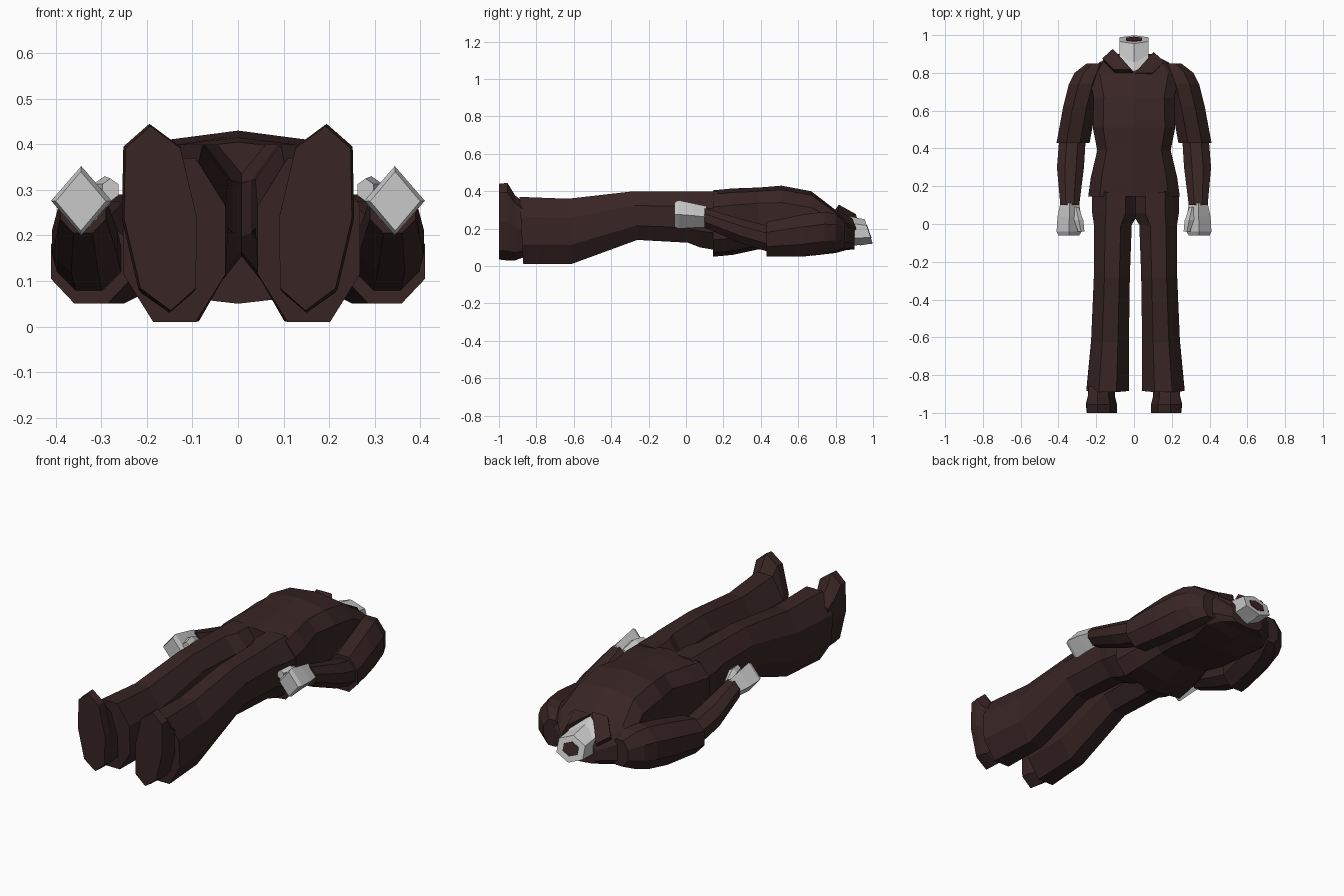
import bpy
import bmesh
import math

cube = bpy.data.objects.get("Cube")
if cube:
    bpy.data.objects.remove(cube, do_unlink=True)


def make_material(name, red, green, blue):
    material = bpy.data.materials.new(name)
    material.use_nodes = True
    color = (red, green, blue, 1)
    material.diffuse_color = color
    material.node_tree.nodes["Principled BSDF"].inputs["Base Color"].default_value = color
    return material


cloth = make_material("dark brown cloth", .04, .018, .018)
skin = make_material("pale grey skin", .58, .58, .58)


def polygon(sides, roundness=1, flat_top=False):
    """Unit cross-section; a lower roundness gives a boxier outline."""
    step = math.tau / sides
    start = step / 2 if flat_top else 0
    scale = 1 / math.cos(start)
    points = []
    for index in range(sides):
        angle = start + index * step
        pair = (math.sin(angle) * scale, math.cos(angle) * scale)
        points.append([math.copysign(abs(value) ** roundness, value) for value in pair])
    return points


trunk = polygon(10, roundness=.6)
limb = polygon(8, flat_top=True)
shoe_outline = polygon(8, roundness=.8)
hexagon = polygon(6)
diamond = polygon(4)


def finish(name, mesh_data, material):
    bmesh.ops.recalc_face_normals(mesh_data, faces=mesh_data.faces)
    mesh = bpy.data.meshes.new(name)
    mesh_data.to_mesh(mesh)
    mesh_data.free()
    mesh.materials.append(material)
    part = bpy.data.objects.new(name, mesh)
    bpy.context.collection.objects.link(part)
    return part


def loft(name, outline, material, sections, side=1, shift=0, lean=0, slant=0):
    """Skin closed rings along y; a section is (y, inner x, outer x, low z, high z)."""
    mesh_data = bmesh.new()
    rings = []
    for y, inner, outer, low, high in sections:
        center, middle = (inner + outer) / 2, (low + high) / 2
        width, height = (outer - inner) / 2, (high - low) / 2
        rings.append([mesh_data.verts.new((side * (center + u * width + lean * v) + shift,
                                           y - slant * v, middle + v * height))
                      for u, v in outline])
    for ring, following in zip(rings, rings[1:]):
        for index in range(len(outline)):
            mesh_data.faces.new((ring[index - 1], ring[index],
                                 following[index], following[index - 1]))
    mesh_data.faces.new(rings[0])
    mesh_data.faces.new(rings[-1])
    return finish(name, mesh_data, material)


def centred(*sections):
    """Turn (y, half width, low z, high z) into full sections."""
    return [(y, -half, half, low, high) for y, half, low, high in sections]


# Jacket body from the flared hem over the chest to the collar
loft("jacket", trunk, cloth, centred(
    (.145, .25, .05, .405), (.25, .235, .06, .415), (.39, .2, .09, .42),
    (.51, .225, .07, .43), (.67, .22, .055, .4), (.8, .25, .07, .3),
    (.855, .19, .085, .25), (.9, .1, .09, .2)))

# Neck with a slanted open end, and a shirt front reaching into the collar
loft("neck", hexagon, skin, centred((.88, .09, .11, .27), (.977, .09, .12, .25)),
     slant=.022)
loft("shirt_front", hexagon, skin, centred((.87, .09, .11, .295), (.93, .09, .12, .26)),
     slant=.06)
loft("neck_opening", hexagon, cloth, centred((.974, .05, .15, .22), (.98, .05, .15, .22)),
     slant=.012)

for side, label in ((1, "left"), (-1, "right")):
    # Lapel folded beside the neck
    mesh_data = bmesh.new()
    corners = [(.005, .8, .305), (.085, .89, .255), (.105, .91, .2),
               (.16, .86, .235), (.1, .8, .305)]
    mesh_data.faces.new([mesh_data.verts.new((side * x, y, z)) for x, y, z in corners])
    lapel = finish(label + "_lapel", mesh_data, cloth)
    thickness = lapel.modifiers.new("thickness", "SOLIDIFY")
    thickness.thickness = .03
    thickness.offset = -side if lapel.data.polygons[0].normal.z * side < 0 else -1

    # Trouser leg with a widened cuff
    loft(label + "_trouser_leg", limb, cloth, [
        (-.88, .035, .26, .01, .37), (-.62, .035, .235, .012, .36),
        (-.27, .03, .22, .14, .4), (0, .02, .22, .125, .4),
        (.065, -.02, .23, .1, .4), (.18, -.02, .23, .08, .4)],
        side, shift=.008, slant=.01)

    # Shoe with the sole facing forward and the toe up
    loft(label + "_shoe", shoe_outline, cloth, [
        (-1, .09, .25, .035, .44), (-.955, .09, .255, .03, .445),
        (-.915, .1, .245, .03, .38), (-.86, .1, .24, .05, .33)],
        side, lean=.022)

    # Sleeve whose upper part overlaps the forearm at the elbow
    loft(label + "_upper_sleeve", limb, cloth, [
        (.85, .15, .25, .1, .24), (.8, .15, .315, .08, .28),
        (.74, .17, .345, .065, .29), (.62, .2, .375, .05, .275),
        (.43, .235, .41, .05, .235)], side)
    loft(label + "_forearm_sleeve", limb, cloth, [
        (.46, .255, .395, .07, .21), (.3, .265, .408, .12, .25),
        (.1, .29, .39, .205, .31)], side)

    # Blocky hand and thumb
    loft(label + "_hand", diamond, skin, [
        (.11, .29, .39, .205, .32), (.04, .28, .405, .205, .335),
        (-.04, .278, .41, .2, .352), (-.062, .29, .4, .21, .34)], side)
    loft(label + "_thumb", hexagon, skin, [
        (.09, .29, .325, .25, .3), (.02, .265, .32, .265, .33),
        (-.04, .26, .3, .275, .325)], side)
